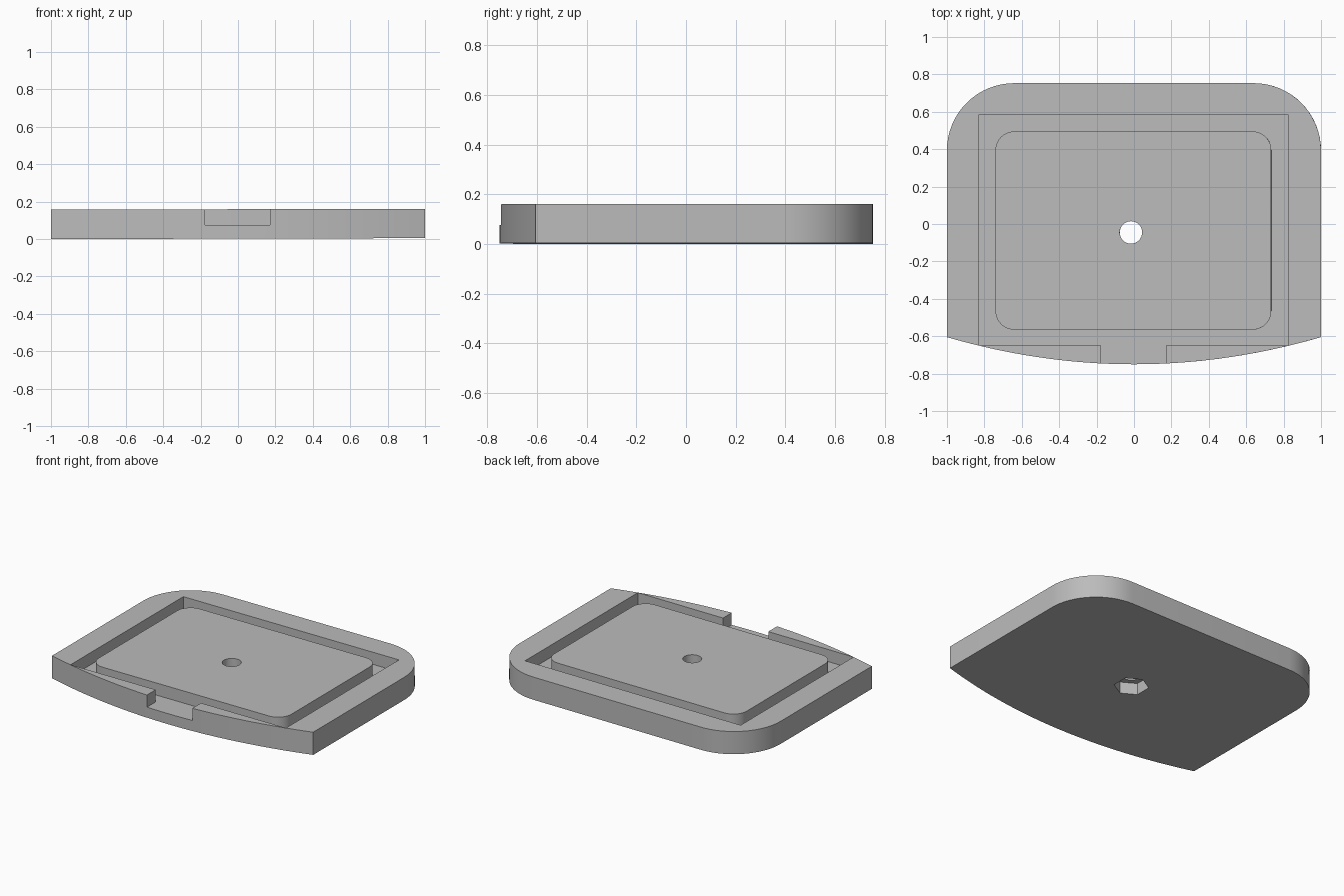
import bpy, bmesh
from math import sin, cos, pi, radians

cube = bpy.data.objects.get("Cube")
if cube:
    bpy.data.objects.remove(cube, do_unlink=True)

TOP, FLOOR = 0.157, 0.073
HOLE = (-0.016, -0.045)

grey = bpy.data.materials.new("plain grey")
grey.use_nodes = True
grey.diffuse_color = (0.5, 0.5, 0.5, 1)
grey.node_tree.nodes["Principled BSDF"].inputs["Base Color"].default_value = (0.5, 0.5, 0.5, 1)


def arc(cx, cy, r, start, end, steps):
    """Points along an arc, angles in degrees."""
    angles = [radians(start + (end - start) * i / steps) for i in range(steps + 1)]
    return [(cx + r * cos(a), cy + r * sin(a)) for a in angles]


def rectangle(x0, x1, y0, y1):
    return [(x0, y0), (x1, y0), (x1, y1), (x0, y1)]


def rounded_rectangle(x0, x1, y0, y1, r):
    corners = [(x0, y0, 180), (x1, y0, 270), (x1, y1, 0), (x0, y1, 90)]
    points = []
    for x, y, a in corners:
        cx = x + r if x == x0 else x - r
        cy = y + r if y == y0 else y - r
        points += arc(cx, cy, r, a, a + 90, 10)
    return points


def prism(name, outline, z0, z1):
    """Extrude a closed counterclockwise outline between two heights."""
    bm = bmesh.new()
    face = bm.faces.new([bm.verts.new((x, y, z0)) for x, y in outline])
    out = bmesh.ops.extrude_face_region(bm, geom=[face])
    moved = [v for v in out["geom"] if isinstance(v, bmesh.types.BMVert)]
    bmesh.ops.translate(bm, verts=moved, vec=(0, 0, z1 - z0))
    bmesh.ops.recalc_face_normals(bm, faces=bm.faces)
    mesh = bpy.data.meshes.new(name)
    bm.to_mesh(mesh)
    bm.free()
    mesh.materials.append(grey)
    obj = bpy.data.objects.new(name, mesh)
    bpy.context.collection.objects.link(obj)
    return obj


def cut(target, cutter):
    """Subtract a cutter, apply the result and discard the cutter."""
    mod = target.modifiers.new("cut", 'BOOLEAN')
    mod.operation, mod.solver, mod.object = 'DIFFERENCE', 'EXACT', cutter
    depsgraph = bpy.context.evaluated_depsgraph_get()
    mesh = bpy.data.meshes.new_from_object(target.evaluated_get(depsgraph))
    target.modifiers.clear()
    target.data = mesh
    bpy.data.objects.remove(cutter, do_unlink=True)


# Plate outline: bowed front edge and two rounded back corners
bow = [(x / 16, -0.75 + 0.145 * (x / 16) ** 2) for x in range(-16, 17)]
r = 0.36
outline = bow + arc(1 - r, 0.753 - r, r, 0, 90, 16) + arc(r - 1, 0.753 - r, r, 90, 180, 16)
tray = prism("tray", outline, 0, TOP)

# Groove with square outer corners around a rounded central pad
groove = prism("groove_cutter", rectangle(-0.828, 0.824, -0.65, 0.585), FLOOR, 0.3)
cut(groove, prism("pad_cutter", rounded_rectangle(-0.74, 0.734, -0.565, 0.495, 0.1), 0, 0.4))
cut(tray, groove)

# Notch through the front rim
cut(tray, prism("notch_cutter", rectangle(-0.175, 0.172, -0.9, -0.62), FLOOR, 0.35))

# Bolt hole with a hexagonal nut pocket underneath
cut(tray, prism("hole_cutter", arc(*HOLE, 0.06, 0, 348.75, 31), -0.1, 0.3))
cut(tray, prism("nut_cutter", arc(*HOLE, 0.11, 30, 330, 5), -0.1, 0.08))

# Very slight sideways tilt
tray.rotation_euler.y = -0.0025
tray.location.z = 0.0025

bpy.ops.object.select_all(action='DESELECT')
tray.select_set(True)
bpy.context.view_layer.objects.active = tray
bpy.ops.object.shade_smooth_by_angle(angle=radians(30))
